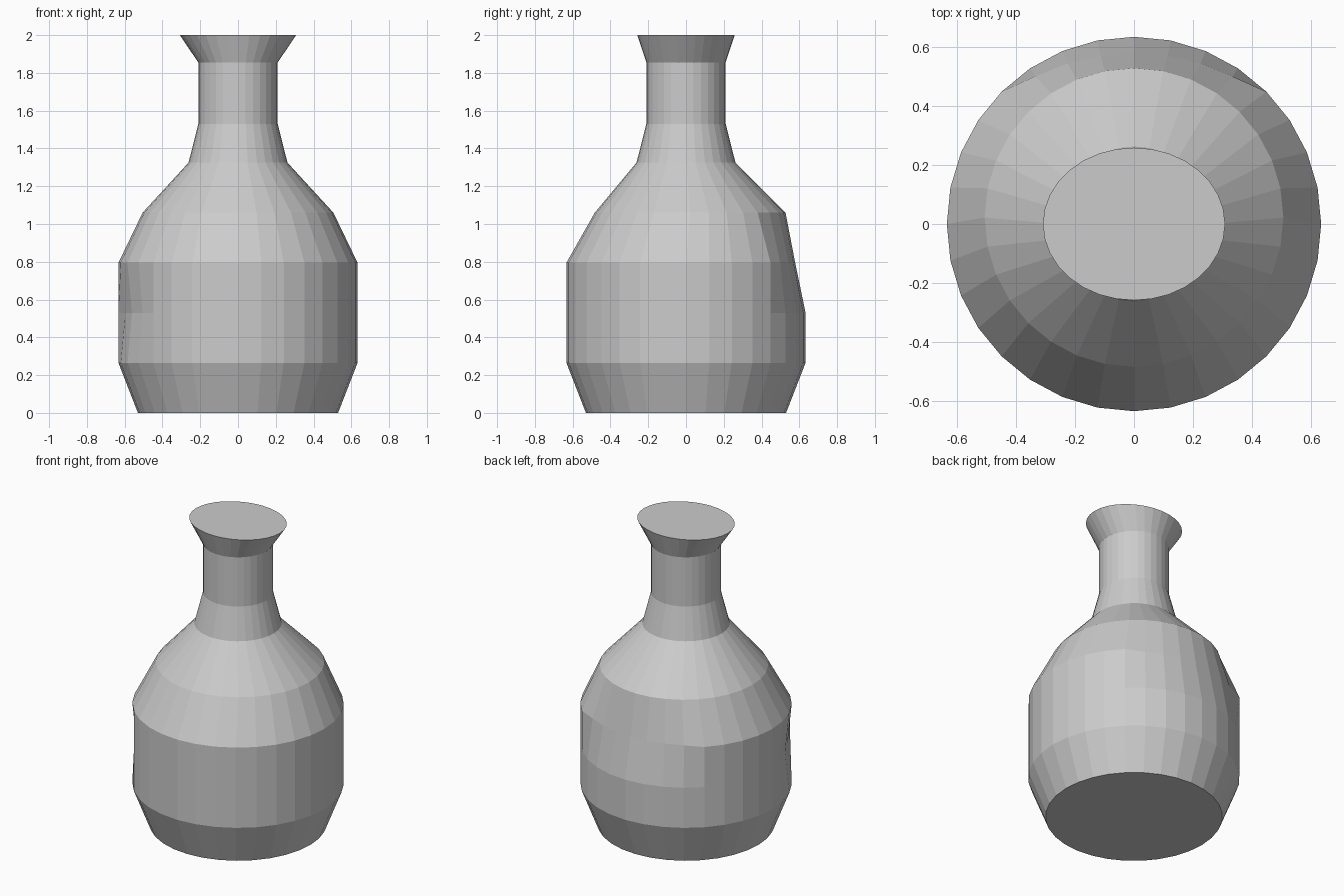
import bpy, bmesh
from math import cos, sin, pi

if "Cube" in bpy.data.objects:
    bpy.data.objects.remove(bpy.data.objects["Cube"])

SIDES = 32

# profile rings: height, x radius, y radius, y offset
RINGS = [
    (0.0, 0.53, 0.53, 0.0),
    (0.265, 0.633, 0.633, 0.0),
    (0.53, 0.633, 0.633, 0.0),
    (0.795, 0.633, 0.633, 0.0),
    (1.06, 0.505, 0.505, 0.022),
    (1.325, 0.262, 0.262, 0.0),
    (1.53, 0.21, 0.21, 0.0),
    (1.855, 0.21, 0.21, 0.0),
    (2.0, 0.308, 0.258, 0.0),
]

# hand-worked flats: (ring, side) -> radius scale
DENTS = {}
for step, radius in enumerate((0.578, 0.58, 0.588, 0.6)):
    for side in (8 - step, 8 + step):        # flattened back shoulder
        DENTS[3, side] = radius / 0.633
for side in (17, 18, 19):                    # shallow press on the left front
    DENTS[2, side] = 0.96

bm = bmesh.new()
loops = []
for r, (z, rx, ry, oy) in enumerate(RINGS):
    loop = []
    for s in range(SIDES):
        a = 2 * pi * s / SIDES
        k = DENTS.get((r, s), 1.0)
        loop.append(bm.verts.new((rx * k * cos(a), oy + ry * k * sin(a), z)))
    loops.append(loop)

# walls
for low, high in zip(loops, loops[1:]):
    for s in range(SIDES):
        n = (s + 1) % SIDES
        bm.faces.new((low[s], low[n], high[n], high[s]))

# closed base and mouth
bm.faces.new(loops[0][::-1])
bm.faces.new(loops[-1])

mesh = bpy.data.meshes.new("vase")
bm.to_mesh(mesh)
bm.free()
vase = bpy.data.objects.new("vase", mesh)
bpy.context.collection.objects.link(vase)
